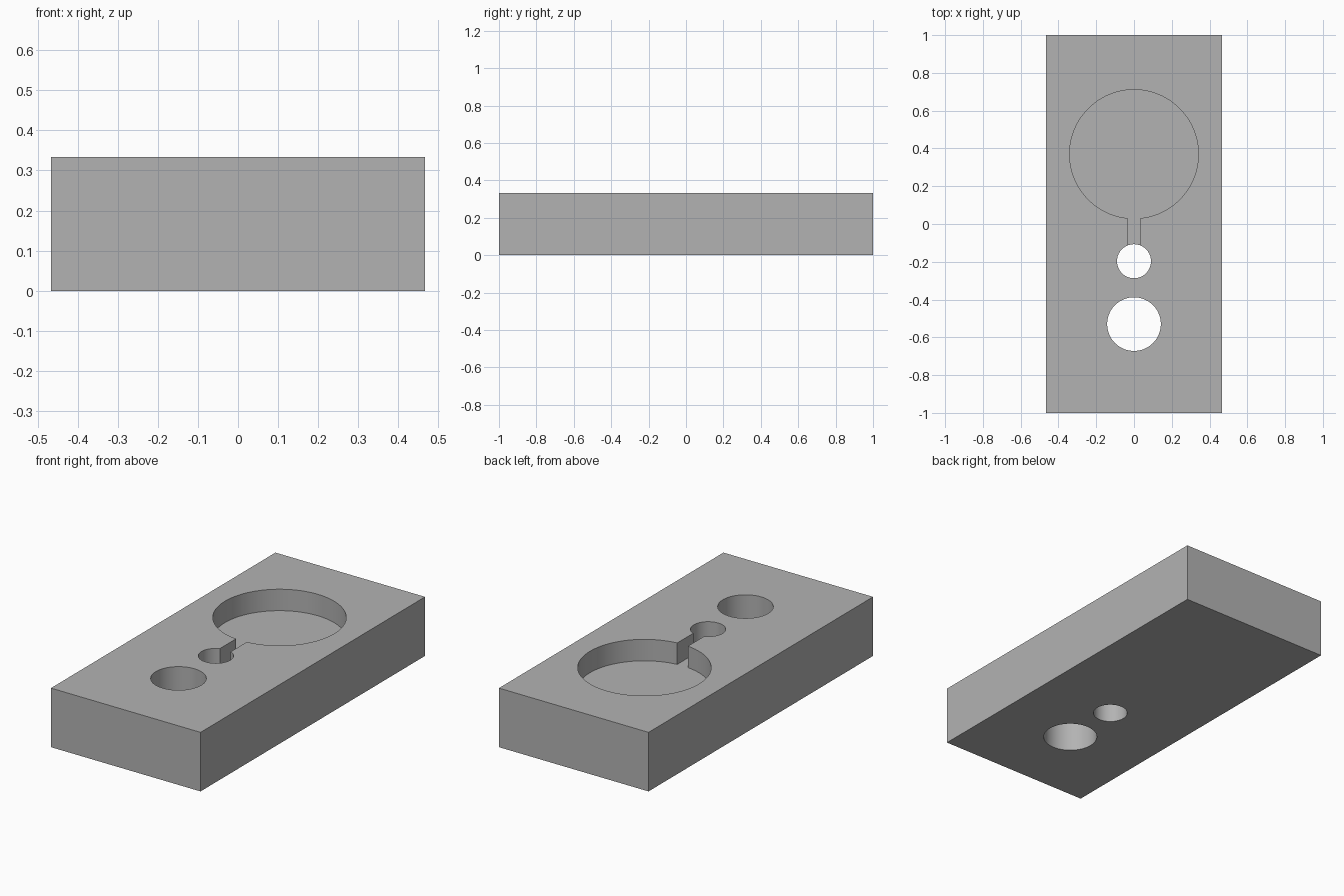
import bpy
import math

cube = bpy.data.objects.get("Cube")
if cube:
    bpy.data.objects.remove(cube, do_unlink=True)

WIDTH, LENGTH, HEIGHT = 0.933, 2.0, 0.333
POCKET_DEPTH = 0.121
POCKET_Y, SMALL_Y, LARGE_Y = 0.37, -0.197, -0.53

grey = bpy.data.materials.new("plain grey")
grey.use_nodes = True
colour = (0.45, 0.45, 0.45, 1)
grey.diffuse_color = colour
grey.node_tree.nodes["Principled BSDF"].inputs["Base Color"].default_value = colour


def box(name, size, centre):
    bpy.ops.mesh.primitive_cube_add(size=1, location=centre)
    ob = bpy.context.object
    ob.name = name
    ob.scale = size
    bpy.ops.object.transform_apply(location=True, rotation=False, scale=True)
    ob.data.materials.append(grey)
    return ob


def cylinder(name, radius, y, bottom):
    top = HEIGHT + 0.1
    bpy.ops.mesh.primitive_cylinder_add(vertices=96, radius=radius, depth=top - bottom,
                                        location=(0, y, (top + bottom) / 2))
    ob = bpy.context.object
    ob.name = name
    ob.data.materials.append(grey)
    return ob


def cut(target, cutter):
    mod = target.modifiers.new(cutter.name, "BOOLEAN")
    mod.operation = "DIFFERENCE"
    mod.solver = "EXACT"
    mod.object = cutter
    bpy.context.view_layer.objects.active = target
    bpy.ops.object.modifier_apply(modifier=mod.name)
    bpy.data.objects.remove(cutter, do_unlink=True)


# Solid block
block = box("block", (WIDTH, LENGTH, HEIGHT), (0, 0, HEIGHT / 2))

# Round blind pocket, and the channel joining it to the small hole
floor = HEIGHT - POCKET_DEPTH
cut(block, cylinder("pocket_cutter", 0.341, POCKET_Y, floor))
channel_top = HEIGHT + 0.1
cut(block, box("channel_cutter",
               (0.067, POCKET_Y - SMALL_Y, channel_top - floor),
               (0, (POCKET_Y + SMALL_Y) / 2, (channel_top + floor) / 2)))

# Two holes right through
cut(block, cylinder("small_hole_cutter", 0.09, SMALL_Y, -0.1))
cut(block, cylinder("large_hole_cutter", 0.142, LARGE_Y, -0.1))

# Smooth hole walls, sharp edges
bpy.ops.object.select_all(action="DESELECT")
block.select_set(True)
bpy.context.view_layer.objects.active = block
bpy.ops.object.shade_smooth_by_angle(angle=math.radians(30))
